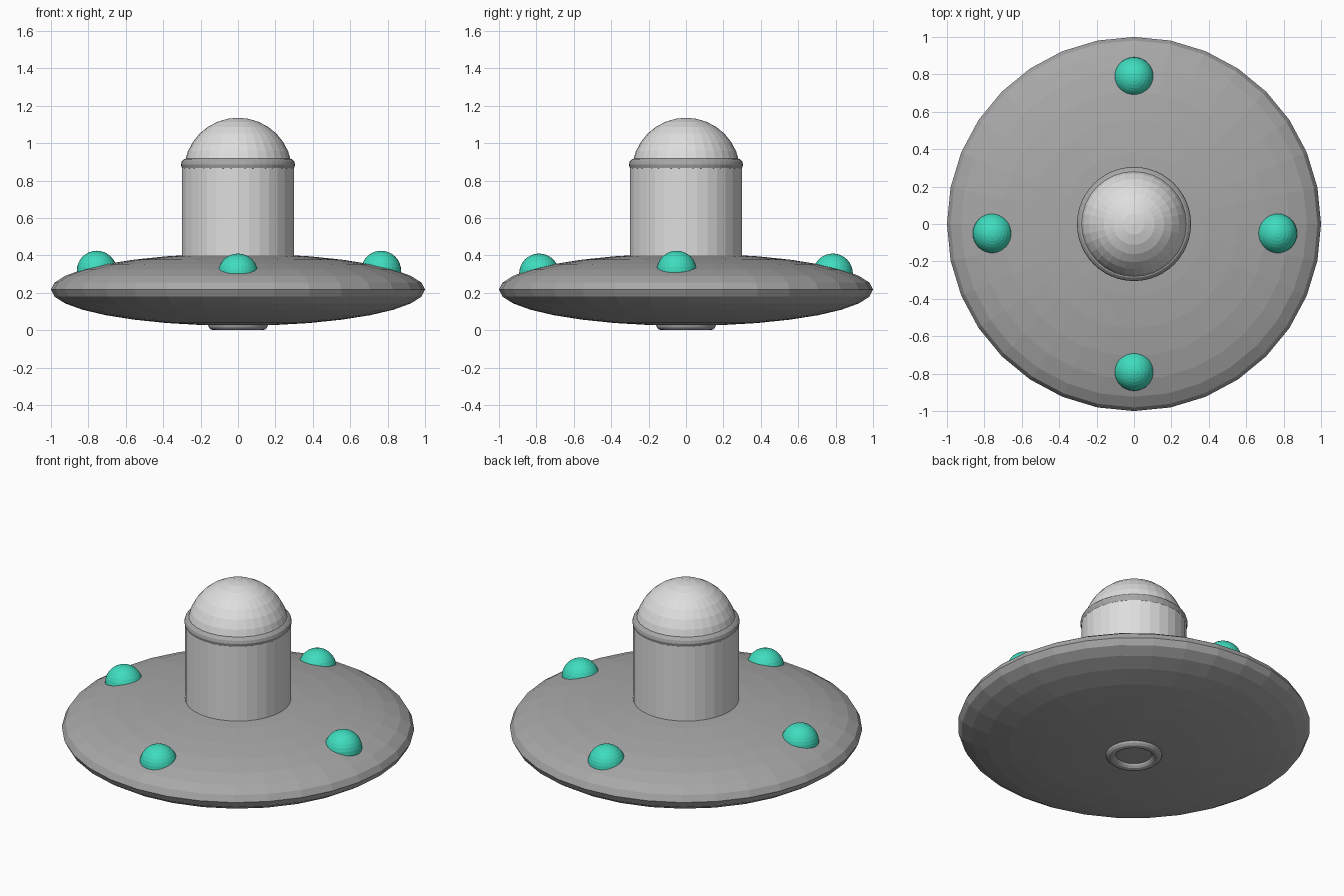
import bpy

if "Cube" in bpy.data.objects:
    bpy.data.objects.remove(bpy.data.objects["Cube"])


def material(name, rgb):
    m = bpy.data.materials.new(name)
    m.diffuse_color = (*rgb, 1.0)
    m.use_nodes = True
    m.node_tree.nodes["Principled BSDF"].inputs["Base Color"].default_value = m.diffuse_color
    return m


hull_grey = material("hull grey", (0.39, 0.39, 0.39))
light_grey = material("light grey", (0.73, 0.73, 0.73))
teal = material("teal", (0.05, 0.72, 0.52))


def finish(name, mat):
    ob = bpy.context.object
    ob.name = name
    ob.data.materials.append(mat)
    bpy.ops.object.transform_apply(location=False, rotation=False, scale=True)
    return ob


def sphere(name, loc, scale, mat):
    bpy.ops.mesh.primitive_uv_sphere_add(segments=32, ring_count=16, radius=1, location=loc)
    bpy.context.object.scale = scale
    return finish(name, mat)


def ring(name, z, major, minor, mat):
    bpy.ops.mesh.primitive_torus_add(location=(0, 0, z), major_radius=major, minor_radius=minor,
                                     major_segments=48, minor_segments=12)
    return finish(name, mat)


# Flattened saucer hull and the landing ring beneath it
sphere("saucer_hull", (0, 0, 0.217), (1, 1, 0.193), hull_grey)
ring("bottom_ring", 0.03, 0.13, 0.03, hull_grey)

# Cabin tower, collar and dome
z0, z1 = 0.25, 0.87
bpy.ops.mesh.primitive_cylinder_add(vertices=32, radius=0.3, depth=z1 - z0,
                                    location=(0, 0, (z0 + z1) / 2))
finish("cabin_tower", light_grey)
ring("dome_collar", 0.885, 0.27, 0.035, hull_grey)
sphere("dome", (0, 0, 0.846), (0.29, 0.29, 0.29), light_grey)

# Four round lights on the hull
lights = {"front_light": (0, -0.785, 0.303), "back_light": (0, 0.785, 0.303),
          "left_light": (-0.755, -0.05, 0.318), "right_light": (0.765, -0.05, 0.318)}
for name, loc in lights.items():
    sphere(name, loc, (0.107, 0.107, 0.107), teal)
